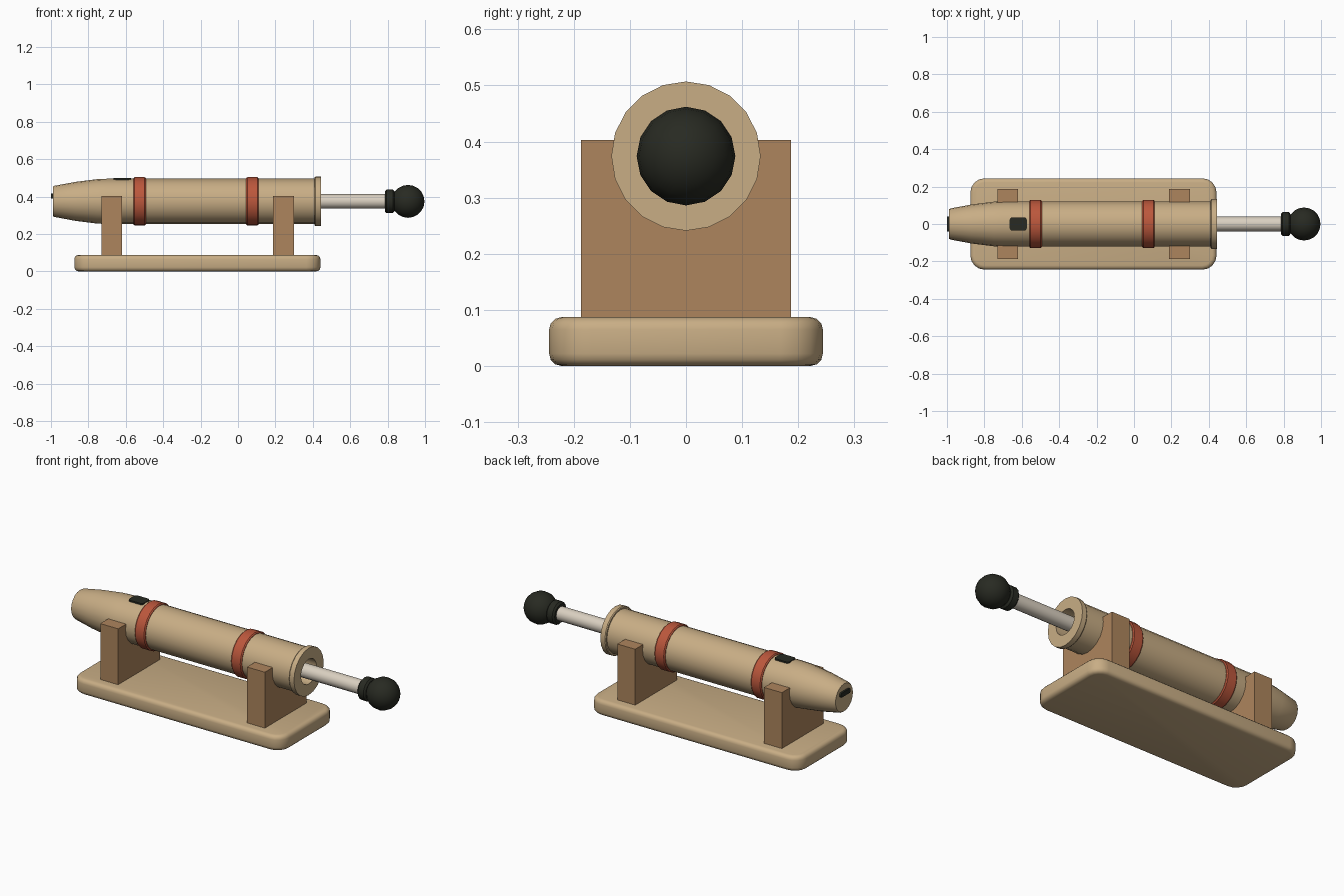
import bpy, bmesh, math
from mathutils import Vector

if "Cube" in bpy.data.objects:
    bpy.data.objects.remove(bpy.data.objects["Cube"])

AXIS_Z = 0.374  # height of the tube axis


def material(name, rgb):
    m = bpy.data.materials.new(name)
    m.diffuse_color = (*rgb, 1)
    m.use_nodes = True
    m.node_tree.nodes["Principled BSDF"].inputs["Base Color"].default_value = m.diffuse_color
    return m


TAN = material("tan_wood", (0.58, 0.42, 0.235))
BROWN = material("brown_wood", (0.42, 0.235, 0.11))
RED = material("red_band", (0.50, 0.095, 0.045))
BLACK = material("dark_knob", (0.021, 0.023, 0.016))
PALE = material("pale_rod", (0.70, 0.63, 0.53))


def finish(bm, name, mat, smooth=True):
    bmesh.ops.recalc_face_normals(bm, faces=bm.faces)
    me = bpy.data.meshes.new(name)
    bm.to_mesh(me)
    bm.free()
    me.materials.append(mat)
    ob = bpy.data.objects.new(name, me)
    bpy.context.collection.objects.link(ob)
    if smooth:
        bpy.ops.object.select_all(action='DESELECT')
        bpy.context.view_layer.objects.active = ob
        ob.select_set(True)
        bpy.ops.object.shade_smooth_by_angle(angle=math.radians(35))
    return ob


def lathe(name, profile, mat, sides=20):
    """Revolve (x, radius) points around the tube axis; radius 0 makes a pole."""
    bm = bmesh.new()
    rings = []
    for x, r in profile:
        if r == 0:
            rings.append([bm.verts.new((x, 0, AXIS_Z))] * sides)
        else:
            rings.append([bm.verts.new((x, r * math.sin(2 * math.pi * i / sides),
                                        AXIS_Z + r * math.cos(2 * math.pi * i / sides)))
                          for i in range(sides)])
    for a, b in zip(rings, rings[1:]):
        for i in range(sides):
            j = (i + 1) % sides
            bm.faces.new(list(dict.fromkeys((a[i], a[j], b[j], b[i]))))
    return finish(bm, name, mat)


def box(name, lo, hi, mat, corner=0, corner_axis=2, edge=0, smooth=True):
    """Box between two corners, rounded along one axis and then on its rims."""
    bm = bmesh.new()
    bmesh.ops.create_cube(bm, size=1)
    lo, hi = Vector(lo), Vector(hi)
    for v in bm.verts:
        v.co = (lo + hi) / 2 + v.co * (hi - lo)

    def along(e):
        d = e.verts[0].co - e.verts[1].co
        return abs(d[corner_axis]) > 0.99 * d.length
    if corner:
        bmesh.ops.bevel(bm, geom=[e for e in bm.edges if along(e)], offset=corner,
                        segments=4, profile=0.5, affect='EDGES')
    if edge:
        rims = [e for e in bm.edges if not along(e) and
                any(abs(f.normal[corner_axis]) > 0.99 for f in e.link_faces)]
        bmesh.ops.bevel(bm, geom=rims, offset=edge, segments=3, profile=0.5, affect='EDGES')
    return finish(bm, name, mat, smooth)


# Stand base
box("stand_base", (-0.875, -0.244, 0), (0.441, 0.244, 0.087), TAN, corner=0.075, edge=0.022)

# Tube with tapered mouthpiece, end flange and open bore
lathe("tube", [(-0.99, 0), (-0.99, 0.078), (-0.983, 0.083), (-0.87, 0.104), (-0.75, 0.119),
               (-0.70, 0.121), (0.41, 0.121), (0.41, 0.129), (0.415, 0.133), (0.443, 0.133),
               (0.443, 0.07), (-0.45, 0.07), (-0.45, 0)], TAN)

# Two cradles, hollowed out where the tube rests
cutter = lathe("cradle_cutter", [(-0.9, 0), (-0.9, 0.116), (0.4, 0.116), (0.4, 0)], BROWN)
cutter.hide_render = True
cutter.hide_set(True)
for name, x in (("left_cradle", -0.731), ("right_cradle", 0.187)):
    cradle = box(name, (x, -0.187, 0.08), (x + 0.112, 0.187, 0.403), BROWN, smooth=False)
    mod = cradle.modifiers.new("tube_seat", 'BOOLEAN')
    mod.operation = 'DIFFERENCE'
    mod.solver = 'EXACT'
    mod.object = cutter

# Red bands around the tube
for name, x in (("left_band", -0.526), ("right_band", 0.077)):
    lathe(name, [(x - 0.033, 0.115), (x - 0.033, 0.124), (x - 0.027, 0.129),
                 (x + 0.027, 0.129), (x + 0.033, 0.124), (x + 0.033, 0.115)], RED)

# Air window on top and blowing slot in the mouthpiece end
box("air_window", (-0.665, -0.045 + 0.01, 0.478), (-0.573, 0.035, 0.498), BLACK, corner=0.014)
box("blow_slot", (-1.0, -0.041, 0.389), (-0.98, 0.041, 0.415), BLACK, corner=0.008, corner_axis=0)

# Sliding rod, collar and ball knob
lathe("plunger_rod", [(-0.44, 0), (-0.44, 0.039), (0.80, 0.039), (0.80, 0)], PALE, 16)
lathe("knob_collar", [(0.785, 0), (0.785, 0.053), (0.794, 0.063), (0.828, 0.063),
                      (0.837, 0.053), (0.837, 0)], BLACK, 16)
ball = [(0.909 - 0.088 * math.cos(math.pi * i / 10), 0.088 * math.sin(math.pi * i / 10))
        for i in range(1, 10)]
lathe("ball_knob", [(0.821, 0)] + ball + [(0.997, 0)], BLACK, 16)
